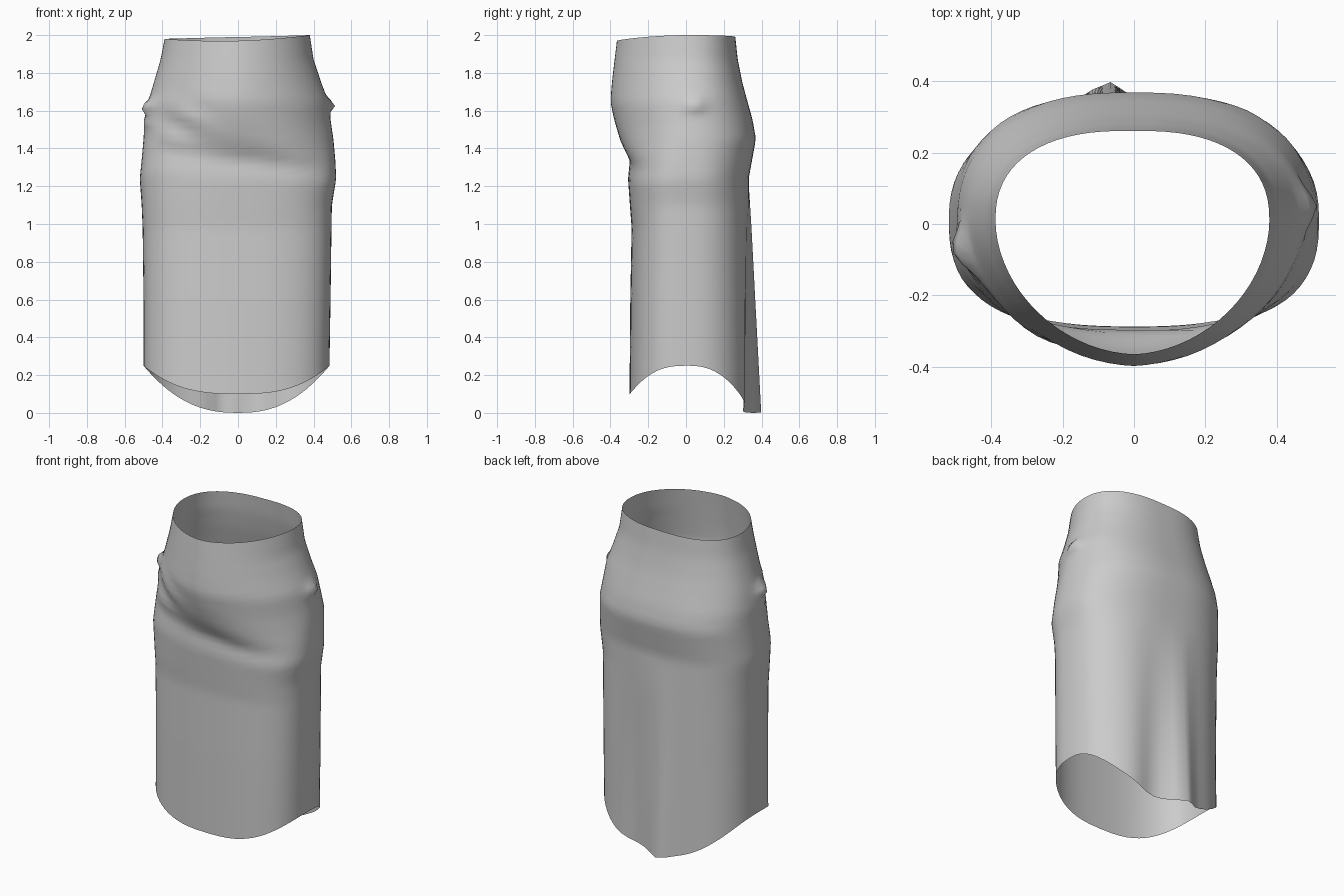
import bpy, bmesh
from math import sin, cos, pi, exp

SEGS, ROWS = 72, 56

# Section table: z, left x, right x, front y, back y, front squareness, back squareness
LEVELS = [
    (0.00, -0.50, 0.480, -0.300, 0.345, 2.8, 2.4),
    (0.60, -0.50, 0.490, -0.295, 0.340, 2.8, 2.4),
    (0.98, -0.505, 0.495, -0.288, 0.337, 2.8, 2.4),
    (1.10, -0.51, 0.497, -0.297, 0.335, 2.8, 2.4),
    (1.24, -0.52, 0.520, -0.307, 0.332, 2.7, 2.4),
    (1.34, -0.51, 0.515, -0.297, 0.350, 2.6, 2.4),
    (1.45, -0.50, 0.505, -0.350, 0.370, 2.1, 2.4),
    (1.55, -0.495, 0.490, -0.380, 0.353, 1.9, 2.35),
    (1.65, -0.475, 0.478, -0.400, 0.325, 1.85, 2.3),
    (1.75, -0.445, 0.440, -0.392, 0.298, 1.85, 2.3),
    (1.87, -0.410, 0.400, -0.378, 0.274, 1.9, 2.3),
    (2.00, -0.385, 0.380, -0.362, 0.260, 1.9, 2.35),
]


def section(z):
    z = max(0.0, min(2.0, z))
    for a, b in zip(LEVELS, LEVELS[1:]):
        if z <= b[0]:
            t = (z - a[0]) / (b[0] - a[0])
            return [p + (q - p) * t for p, q in zip(a[1:], b[1:])]


def bump(v, centre, width):
    return exp(-((v - centre) / width) ** 2)


def point(ang, t):
    c, s = cos(ang), sin(ang)
    # hem dips at front and back, waist is nearly level
    hem = 0.25 - (0.25 * s * s if s > 0 else 0.15 * s * s)
    top = 1.99 + 0.01 * c - (0.02 * s * s if s < 0 else 0)
    z = hem + (top - hem) * t
    # the crease under the belly runs diagonally across the front
    skew = 0.10 * c * max(0.0, -s) * bump(z, 1.4, 0.18)
    left, right, front, back, nf, nb = section(z + skew)
    n = nb if s > 0 else nf
    w, h = (right if c > 0 else -left), (back if s > 0 else -front)
    x = w * abs(c) ** (2 / n) * (1 if c > 0 else -1)
    y = h * abs(s) ** (2 / n) * (1 if s > 0 else -1) + 0.01 * abs(c)
    # back fold: ridge beside a hollow, deepening towards the hem
    if s > 0:
        k = max(0.0, 1 - z / 1.2)
        y += k * (0.055 * bump(x, -0.07, 0.07) - 0.04 * bump(x, 0.12, 0.10))
    else:
        # pulled wrinkles over the left hip
        y += 0.012 * sin(34 * (z + 0.55 * x)) * bump(x, -0.3, 0.14) * bump(z, 1.54, 0.11)
    # side puckers
    if c < 0:
        x -= bump(y, -0.08, 0.06) * (0.05 * bump(z, 1.62, 0.03) + 0.015 * bump(z, 1.54, 0.02))
    else:
        x += 0.035 * bump(y, 0.05, 0.05) * bump(z, 1.63, 0.03)
    return x, y, z


# Skirt: an open tube lofted through the sections
bm = bmesh.new()
rings = []
for r in range(ROWS + 1):
    rings.append([bm.verts.new(point(2 * pi * i / SEGS + 1e-4, r / ROWS))
                  for i in range(SEGS)])
for lo, hi in zip(rings, rings[1:]):
    for i in range(SEGS):
        j = (i + 1) % SEGS
        bm.faces.new((lo[i], lo[j], hi[j], hi[i]))
mesh = bpy.data.meshes.new("skirt")
bm.to_mesh(mesh)
bm.free()
skirt = bpy.data.objects.new("skirt", mesh)
bpy.context.collection.objects.link(skirt)
for p in mesh.polygons:
    p.use_smooth = True
